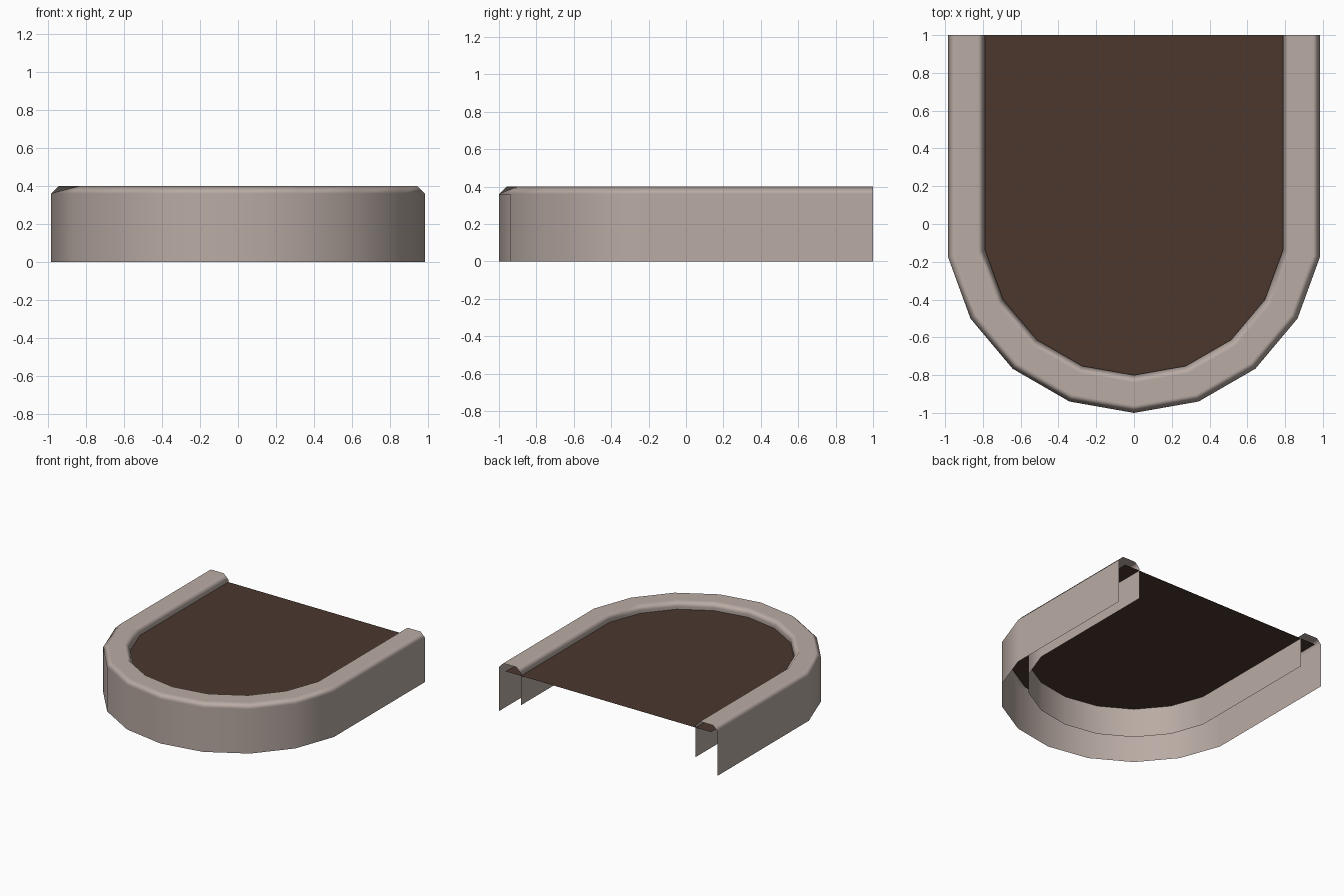
import bpy, bmesh, math

if "Cube" in bpy.data.objects:
    bpy.data.objects.remove(bpy.data.objects["Cube"])


def material(name, rgb):
    m = bpy.data.materials.new(name)
    m.diffuse_color = (*rgb, 1)
    m.use_nodes = True
    m.node_tree.nodes["Principled BSDF"].inputs["Base Color"].default_value = m.diffuse_color
    return m


stone = material("pale stone", (0.485, 0.407, 0.371))
soil = material("dark soil", (0.069, 0.038, 0.027))


def u_path(r):
    """U outline: 20 degree arc steps at the front, straight legs to y = 1."""
    arc = [(r * math.sin(math.radians(a)), -r * math.cos(math.radians(a)))
           for a in range(-80, 81, 20)]
    return [(arc[0][0], 1)] + arc + [(arc[-1][0], 1)]


def make_object(name, bm, mat):
    me = bpy.data.meshes.new(name)
    bm.to_mesh(me)
    bm.free()
    ob = bpy.data.objects.new(name, me)
    bpy.context.collection.objects.link(ob)
    me.materials.append(mat)
    return ob


# Kerb: open profile (radius, height) swept round the U, hollow underneath
profile = [(1, 0), (1, 0.36), (0.96, 0.4), (0.84, 0.4), (0.8, 0.36), (0.8, 0.1)]
bm = bmesh.new()
rows = [[bm.verts.new((x, y, z)) for x, y in u_path(r)] for r, z in profile]
for a, b in zip(rows, rows[1:]):
    for i in range(len(a) - 1):
        bm.faces.new((a[i], a[i + 1], b[i + 1], b[i]))
for f in bm.faces:
    f.smooth = True
kerb = make_object("kerb", bm, stone)
wn = kerb.modifiers.new("weighted normals", 'WEIGHTED_NORMAL')
wn.weight = 100

# Bed: flat sheet tucked into the kerb
bm = bmesh.new()
bm.faces.new([bm.verts.new((x, y, 0.34)) for x, y in u_path(0.94)])
make_object("bed", bm, soil)
